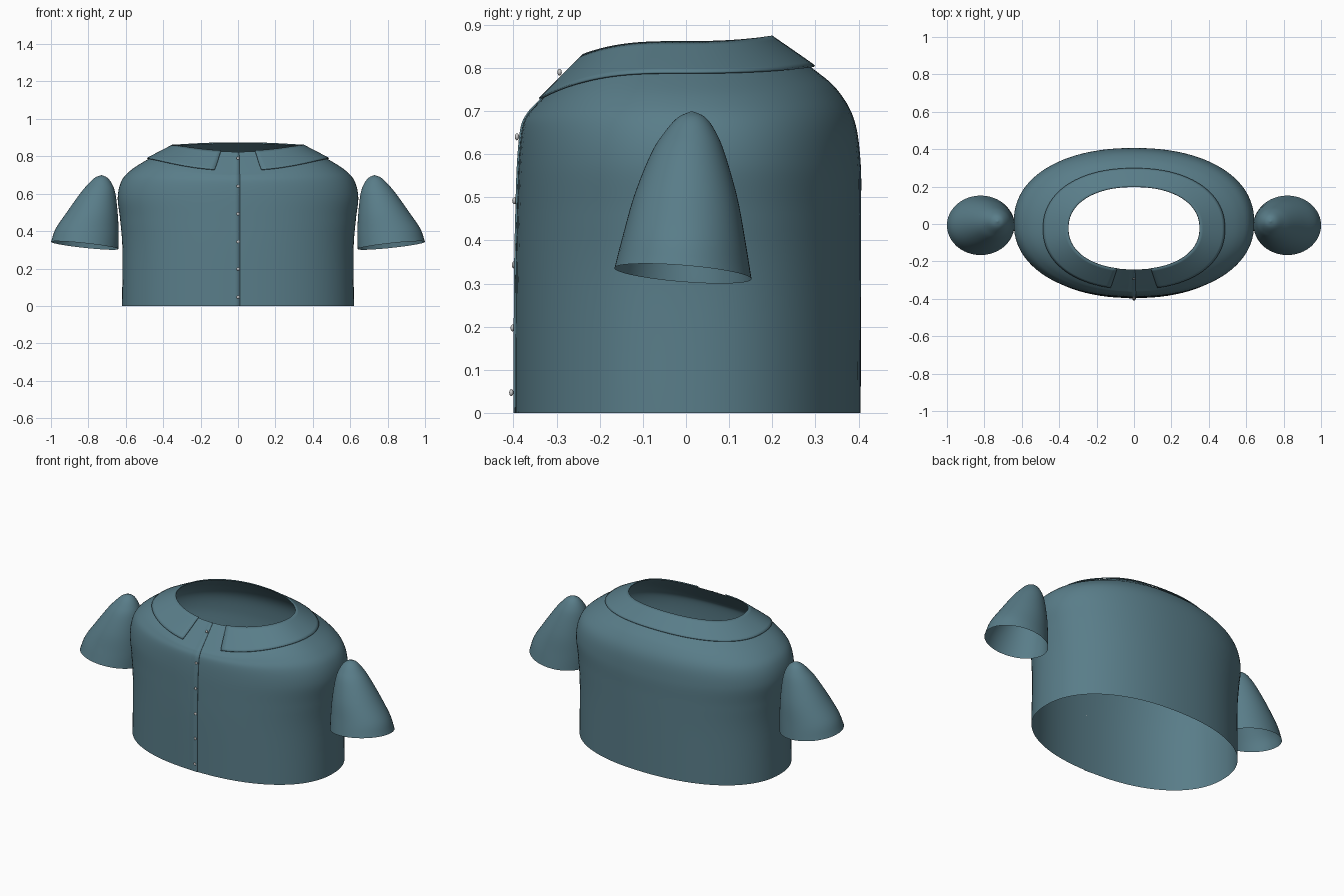
import bpy, bmesh, math
from mathutils import Vector

if "Cube" in bpy.data.objects:
    bpy.data.objects.remove(bpy.data.objects["Cube"])

cloth = bpy.data.materials.new("teal_cloth")
cloth.diffuse_color = (0.10, 0.205, 0.25, 1)
cloth.use_nodes = True
cloth.node_tree.nodes["Principled BSDF"].inputs["Base Color"].default_value = cloth.diffuse_color


def spline(rows, t):
    """Catmull-Rom through rows of numbers, t in row units."""
    n = len(rows)
    i = min(int(t), n - 2)
    f = t - i
    b, c = rows[i], rows[i + 1]
    a = rows[i - 1] if i > 0 else [2 * p - q for p, q in zip(b, c)]
    d = rows[i + 2] if i + 2 < n else [2 * q - p for p, q in zip(b, c)]
    return [q + 0.5 * f * (r - p + f * (2 * p - 5 * q + 4 * r - s + f * (3 * (q - r) + s - p)))
            for p, q, r, s in zip(a, b, c, d)]


def loft(name, rings, closed, mat=cloth, thickness=0):
    bm = bmesh.new()
    rows = [[bm.verts.new(p) for p in ring] for ring in rings]
    n = len(rows[0])
    for lo, hi in zip(rows, rows[1:]):
        for j in range(n if closed else n - 1):
            k = (j + 1) % n
            bm.faces.new((lo[j], lo[k], hi[k], hi[j]))
    bmesh.ops.remove_doubles(bm, verts=bm.verts, dist=1e-5)
    me = bpy.data.meshes.new(name)
    bm.to_mesh(me)
    bm.free()
    ob = bpy.data.objects.new(name, me)
    bpy.context.collection.objects.link(ob)
    me.materials.append(mat)
    for p in me.polygons:
        p.use_smooth = True
    if thickness:
        m = ob.modifiers.new("thickness", "SOLIDIFY")
        m.thickness = thickness
        m.offset = -1
        bpy.context.view_layer.objects.active = ob
        ob.select_set(True)
        bpy.ops.object.shade_smooth_by_angle(angle=math.radians(40))
        ob.select_set(False)
    return ob


# Torso sections: half width, front y, back y, then z at front, side, back
TORSO = [
    (.620, -.396, .405, 0, 0, 0),
    (.618, -.395, .406, .30, .30, .30),
    (.630, -.392, .406, .46, .46, .46),
    (.643, -.388, .405, .58, .58, .58),
    (.622, -.380, .390, .66, .67, .68),
    (.570, -.366, .350, .693, .728, .75),
    (.480, -.342, .292, .72, .785, .80),
    (.350, -.243, .198, .824, .856, .869)]


def torso(v, a, out=0, up=0):
    rx, yf, yb, zf, zs, zb = spline(TORSO, v)
    rx, yf, yb = rx + out, yf - out, yb + out
    c, s = math.cos(a), math.sin(a)
    x = rx * math.copysign(abs(c) ** .91, c)
    y = (yf + yb) / 2 + (yb - yf) / 2 * math.copysign(abs(s) ** .91, s)
    z = zs + ((zf if s < 0 else zb) - zs) * abs(s) ** 2.5 + up
    return Vector((x, y, z))


FRONT = -math.pi / 2
N = 96
loft("shirt_body", [[torso(i / 8, FRONT + 2 * math.pi * j / N) for j in range(N)]
                    for i in range(57)], True)

# Front overlap, a shallow strip ending in a raised edge
loft("button_placket", [[torso(i / 8, FRONT + a, o) for a, o in
                         ((-.05, 0), (-.02, .002), (.012, .004), (.012, 0))]
                        for i in range(57)], False)

# Folded collar, open at the front
gap = math.radians(13)
loft("collar", [[torso(6 + i / 8, FRONT + gap + (2 * math.pi - 2 * gap) * j / N,
                       .007 - .005 * i / 8, .006) for j in range(N + 1)]
                for i in range(9)], False, thickness=.005)

# Sleeves: centre x, centre y, z, half width x, half depth y, tilt
SLEEVE = [
    (.820, -.007, .323, .180, .159, 1),
    (.806, -.004, .40, .168, .143, .8),
    (.777, 0, .50, .134, .120, .5),
    (.749, .005, .60, .094, .086, .25),
    (.737, .010, .65, .065, .060, .1),
    (.732, .013, .685, .034, .032, 0),
    (.730, .014, .700, 0, 0, 0)]


def sleeve_ring(t, side):
    cx, cy, z, rx, ry, k = spline(SLEEVE, t)
    pts = []
    for j in range(48):
        a = 2 * math.pi * j / 48
        dx, dy = rx * math.cos(a), ry * math.sin(a)
        pts.append((side * (cx + dx), cy + side * dy * side, z + k * (.107 * dx - .08 * dy)))
    return pts if side > 0 else pts[::-1]


for side, name in ((1, "sleeve_right"), (-1, "sleeve_left")):
    loft(name, [sleeve_ring(i / 6, side) for i in range(37)], True)

# Buttons down the front
for n, (y, z) in enumerate([(-.405, .047), (-.402, .197), (-.399, .343),
                            (-.398, .492), (-.392, .64), (-.293, .79)]):
    bpy.ops.mesh.primitive_uv_sphere_add(segments=16, ring_count=8, radius=1, location=(0, y, z))
    b = bpy.context.object
    b.name = f"button_{n + 1}"
    b.scale = (.008, .005, .008)
    bpy.ops.object.shade_smooth()
    b.select_set(False)
